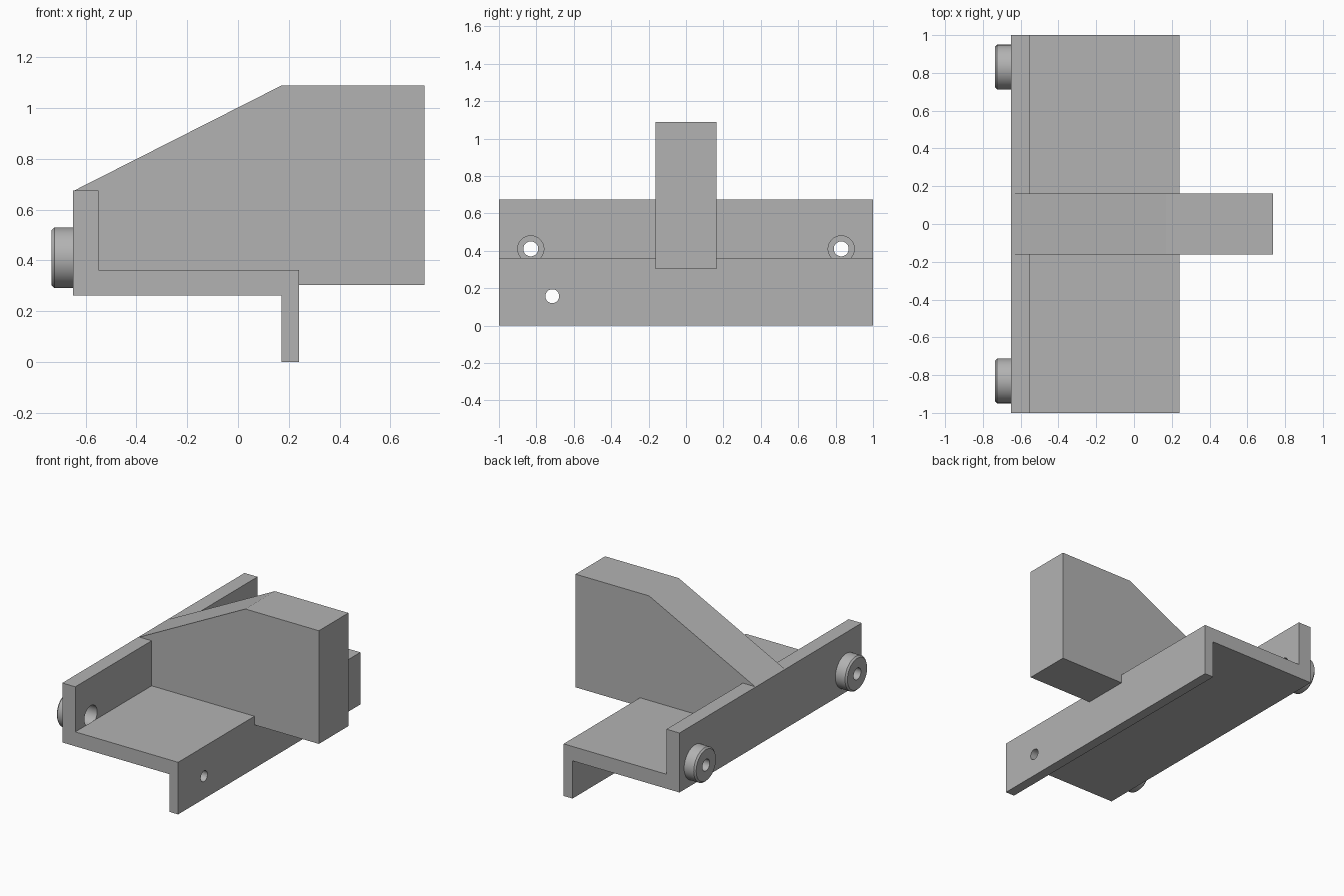
import bpy, bmesh, math
from mathutils import Matrix, Vector

if "Cube" in bpy.data.objects:
    bpy.data.objects.remove(bpy.data.objects["Cube"], do_unlink=True)

GREY = (0.45, 0.45, 0.45, 1.0)
grey = bpy.data.materials.new("plain_grey")
grey.use_nodes = True
grey.diffuse_color = GREY
grey.node_tree.nodes["Principled BSDF"].inputs["Base Color"].default_value = GREY


def finish(name, bm):
    bmesh.ops.recalc_face_normals(bm, faces=bm.faces)
    mesh = bpy.data.meshes.new(name)
    bm.to_mesh(mesh)
    bm.free()
    mesh.materials.append(grey)
    obj = bpy.data.objects.new(name, mesh)
    bpy.context.collection.objects.link(obj)
    return obj


def smooth(obj):
    bpy.ops.object.select_all(action='DESELECT')
    obj.select_set(True)
    bpy.context.view_layer.objects.active = obj
    bpy.ops.object.shade_smooth_by_angle(angle=math.radians(30))


def extrude_profile(name, points, half_width):
    """Extrude an x-z outline symmetrically along y."""
    bm = bmesh.new()
    face = bm.faces.new([bm.verts.new((x, -half_width, z)) for x, z in points])
    new = bmesh.ops.extrude_face_region(bm, geom=[face])["geom"]
    bmesh.ops.translate(bm, vec=(0, 2 * half_width, 0),
                        verts=[v for v in new if isinstance(v, bmesh.types.BMVert)])
    return finish(name, bm)


def drill(target, centre, radius, length):
    """Cut a round hole along x."""
    bm = bmesh.new()
    bmesh.ops.create_cone(bm, cap_ends=True, segments=48, radius1=radius,
                          radius2=radius, depth=length,
                          matrix=Matrix.Translation(centre) @ Matrix.Rotation(math.pi / 2, 4, 'Y'))
    cutter = finish("hole_cutter", bm)
    cutter.hide_render = True
    mod = target.modifiers.new("hole", 'BOOLEAN')
    mod.operation, mod.solver, mod.object = 'DIFFERENCE', 'EXACT', cutter
    bpy.context.view_layer.objects.active = target
    bpy.ops.object.modifier_apply(modifier=mod.name)
    bpy.data.objects.remove(cutter, do_unlink=True)


def lathe_boss(name, y, z):
    """Hollow round boss with a chamfered outer rim, turned about x."""
    profile = [(-0.65, 0.04), (-0.735, 0.04), (-0.735, 0.108),
               (-0.724, 0.119), (-0.65, 0.119)]
    bm = bmesh.new()
    verts = [bm.verts.new((x, y, z + r)) for x, r in profile]
    edges = [bm.edges.new((verts[i - 1], verts[i])) for i in range(len(verts))]
    bmesh.ops.spin(bm, geom=verts + edges, cent=(0, y, z), axis=(1, 0, 0),
                   angle=2 * math.pi, steps=48, use_merge=True)
    bmesh.ops.remove_doubles(bm, verts=bm.verts, dist=0.0001)
    smooth(finish(name, bm))


# Stepped bracket: upright wall, shelf and hanging flange
bracket = extrude_profile("bracket", [
    (-0.65, 0.262), (-0.65, 0.675), (-0.55, 0.675), (-0.55, 0.362),
    (0.24, 0.362), (0.24, 0), (0.172, 0), (0.172, 0.262)], 1.0)

# Central sloped rib, sunk slightly into the bracket
extrude_profile("centre_rib", [
    (-0.645, 0.675), (0.17, 1.088), (0.735, 1.088), (0.735, 0.302),
    (0.2, 0.302), (0.2, 0.34), (-0.6, 0.34), (-0.6, 0.66), (-0.64, 0.66)], 0.162)

# Bosses on the outer wall, with wider bores behind them
for side, y in (("right", -0.83), ("left", 0.83)):
    drill(bracket, Vector((-0.605, y, 0.41)), 0.07, 0.11)
    lathe_boss(side + "_boss", y, 0.41)

# Single small hole through the flange
drill(bracket, Vector((0.206, -0.715, 0.157)), 0.037, 0.2)
smooth(bracket)
